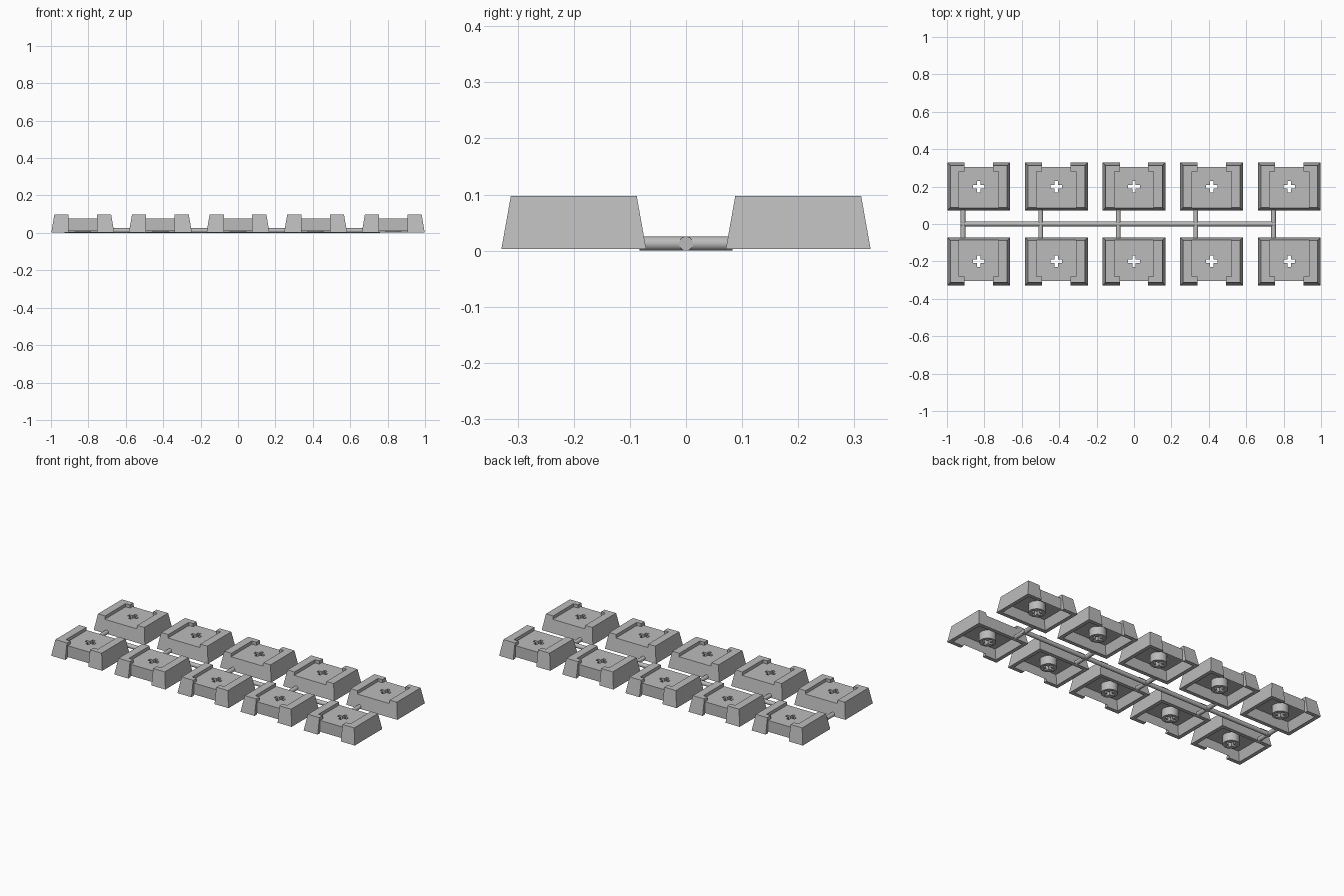
import bpy
import bmesh
import math
from mathutils import Matrix

cube = bpy.data.objects.get("Cube")
if cube:
    bpy.data.objects.remove(cube, do_unlink=True)

grey = bpy.data.materials.new("plain grey")
grey.use_nodes = True
COLOUR = (0.5, 0.5, 0.5, 1)
grey.diffuse_color = COLOUR
grey.node_tree.nodes["Principled BSDF"].inputs["Base Color"].default_value = COLOUR


def add(name, bm):
    bmesh.ops.recalc_face_normals(bm, faces=bm.faces)
    mesh = bpy.data.meshes.new(name)
    bm.to_mesh(mesh)
    bm.free()
    mesh.materials.append(grey)
    ob = bpy.data.objects.new(name, mesh)
    bpy.context.collection.objects.link(ob)
    return ob


def block(name, x, y, z, top=(1, 1)):
    """Box between x, y and z limits; its top can be scaled to taper it."""
    bm = bmesh.new()
    bmesh.ops.create_cube(bm, size=1)
    for v in bm.verts:
        s = top if v.co.z > 0 else (1, 1)
        v.co.x = sum(x) / 2 + v.co.x * (x[1] - x[0]) * s[0]
        v.co.y = sum(y) / 2 + v.co.y * (y[1] - y[0]) * s[1]
        v.co.z = z[0] if v.co.z < 0 else z[1]
    return add(name, bm)


def rod(name, radius, length, centre, turn=Matrix(), sides=32):
    bm = bmesh.new()
    bmesh.ops.create_cone(bm, cap_ends=True, segments=sides, radius1=radius,
                          radius2=radius, depth=length,
                          matrix=Matrix.Translation(centre) @ turn)
    return add(name, bm)


def combine(target, tool, operation="DIFFERENCE"):
    mod = target.modifiers.new("cut", "BOOLEAN")
    mod.object = tool
    mod.operation = operation
    mod.solver = "EXACT"
    deps = bpy.context.evaluated_depsgraph_get()
    mesh = bpy.data.meshes.new_from_object(target.evaluated_get(deps))
    target.modifiers.clear()
    target.data = mesh
    bpy.data.objects.remove(tool, do_unlink=True)


def smooth(ob):
    bpy.ops.object.select_all(action="DESELECT")
    ob.select_set(True)
    bpy.context.view_layer.objects.active = ob
    bpy.ops.object.shade_smooth_by_angle(angle=math.radians(30))


# Tapered hollow cap, with its open side facing +y
FLOOR = 0.078
cap = block("cap", (-0.168, 0.168), (-0.129, 0.129), (0.003, 0.097), (0.905, 0.87))
combine(cap, block("cavity", (-0.147, 0.147), (-0.108, 0.108), (0, 0.055), (0.88, 0.86)))
# Stepped channel across the top, and the gap in the outer wall
combine(cap, block("channel", (-0.105, 0.105), (-0.2, 0.08), (FLOOR, 0.2)))
combine(cap, block("channel_end", (-0.076, 0.076), (0.05, 0.2), (FLOOR, 0.2)))
combine(cap, block("wall_gap", (-0.076, 0.076), (0.105, 0.2), (-0.1, 0.2)))
# Round stem with a cross-shaped hole right through
combine(cap, rod("stem", 0.045, 0.055, (0, 0, 0.0345)), "UNION")
combine(cap, block("slot_x", (-0.031, 0.031), (-0.009, 0.009), (-0.1, 0.2)))
combine(cap, block("slot_y", (-0.009, 0.009), (-0.031, 0.031), (-0.1, 0.2)))
smooth(cap)

# Two rows of five caps, open sides outward
PITCH = 0.415
columns = [PITCH * (i - 2) for i in range(5)]
for row, side, turn in (("back", 1, 0), ("front", -1, math.pi)):
    for i, x in enumerate(columns):
        ob = bpy.data.objects.new(f"{row}_cap_{i + 1}", cap.data)
        ob.location = (x, 0.2 * side, 0)
        ob.rotation_euler.z = turn
        bpy.context.collection.objects.link(ob)
bpy.data.objects.remove(cap, do_unlink=True)

# Frame of round rods joining the caps
R = 0.0125
OFFSET = -0.084
along_x = Matrix.Rotation(math.pi / 2, 4, "Y")
along_y = Matrix.Rotation(math.pi / 2, 4, "X")
smooth(rod("runner", R, 4 * PITCH + 2 * R, (OFFSET, 0, R), along_x))
for i, x in enumerate(columns):
    smooth(rod(f"cross_rod_{i + 1}", R, 0.165, (x + OFFSET, 0, R), along_y))
